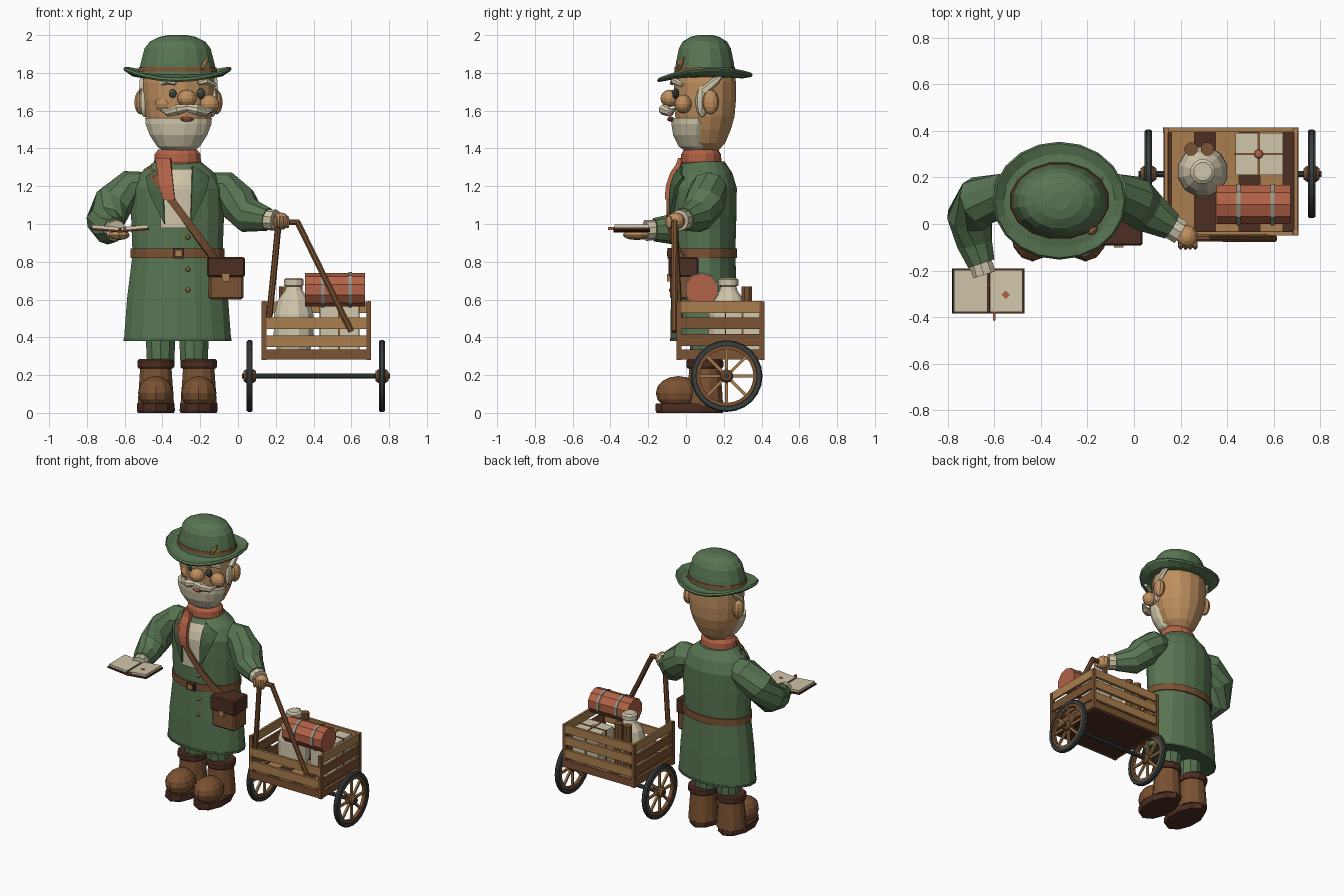
import bpy, bmesh, math
from mathutils import Vector, Matrix

if "Cube" in bpy.data.objects:
    bpy.data.objects.remove(bpy.data.objects["Cube"])


def material(name, rgb):
    m = bpy.data.materials.new(name)
    m.diffuse_color = [(c / 255 / 12.92 if c < 11 else ((c / 255 + .055) / 1.055) ** 2.4) for c in rgb] + [1]
    m.use_nodes = True
    m.node_tree.nodes["Principled BSDF"].inputs["Base Color"].default_value = m.diffuse_color
    return m


GREEN = material("coat green", (88, 117, 82))
DARK_GREEN = material("lapel green", (72, 99, 69))
SKIN = material("skin", (190, 143, 94))
CREAM = material("cream", (208, 198, 170))
TERRA = material("terracotta", (178, 98, 70))
BROWN = material("leather brown", (122, 82, 50))
DARK = material("dark brown", (76, 46, 34))
WOOD = material("light wood", (170, 126, 78))
CHAR = material("charcoal", (56, 62, 62))
GREY = material("strap grey", (152, 152, 140))
X, Y = -0.32, 0.095          # centre line of the figure


def finish(bm, name, mat, recalc=True):
    if recalc:
        bmesh.ops.recalc_face_normals(bm, faces=bm.faces)
    me = bpy.data.meshes.new(name)
    bm.to_mesh(me)
    bm.free()
    me.materials.append(mat)
    ob = bpy.data.objects.new(name, me)
    bpy.context.collection.objects.link(ob)
    return ob


def skin_rings(name, rings, mat, closed=False):
    bm = bmesh.new()
    vs = [[bm.verts.new(p) for p in r] for r in rings]
    n = len(rings[0])
    for a, b in zip(vs, vs[1:] + ([vs[0]] if closed else [])):
        for i in range(n):
            bm.faces.new((a[i], a[(i + 1) % n], b[(i + 1) % n], b[i]))
    if not closed:
        bm.faces.new(vs[0])
        bm.faces.new(vs[-1])
    return finish(bm, name, mat)


def loft(name, rings, mat, c=(X, Y), n=16):
    """Stack of elliptical rings: z, rx, ry and an optional y shift."""
    ang = [2 * math.pi * (i + .5) / n for i in range(n)]
    return skin_rings(name, [[(c[0] + r[1] * math.cos(a), c[1] + (r[3] if len(r) > 3 else 0) + r[2] * math.sin(a), r[0])
                              for a in ang] for r in rings], mat)


def tube(name, pts, mat, n=8):
    """Tube through points (x, y, z, radius)."""
    p = [Vector(q[:3]) for q in pts]
    rings = []
    for i, q in enumerate(p):
        rot = (p[min(i + 1, len(p) - 1)] - p[max(i - 1, 0)]).to_track_quat('Z', 'Y')
        rings.append([q + rot @ Vector((math.cos(t), math.sin(t), 0)) * pts[i][3]
                      for t in (2 * math.pi * (k + .5) / n for k in range(n))])
    return skin_rings(name, rings, mat)


def box(name, lo, hi, mat, rot=None, bevel=0):
    bm = bmesh.new()
    bmesh.ops.create_cube(bm, size=1)
    lo, hi = Vector(lo), Vector(hi)
    bmesh.ops.scale(bm, vec=hi - lo, verts=bm.verts)
    if bevel:
        bmesh.ops.bevel(bm, geom=bm.edges[:], offset=bevel, segments=1, affect='EDGES')
    if rot:
        bmesh.ops.rotate(bm, matrix=Matrix.Rotation(rot[0], 3, rot[1]), verts=bm.verts)
    bmesh.ops.translate(bm, vec=(lo + hi) / 2, verts=bm.verts)
    return finish(bm, name, mat)


def ball(name, c, r, mat, u=12, v=8, rot=None):
    bm = bmesh.new()
    bmesh.ops.create_uvsphere(bm, u_segments=u, v_segments=v, radius=1)
    bmesh.ops.scale(bm, vec=r, verts=bm.verts)
    if rot:
        bmesh.ops.rotate(bm, matrix=Matrix.Rotation(rot[0], 3, rot[1]), verts=bm.verts)
    bmesh.ops.translate(bm, vec=c, verts=bm.verts)
    return finish(bm, name, mat)


# Coat body
COAT = [(.385, .288, .178), (.6, .272, .175), (.84, .242, .166), (1.05, .25, .172), (1.19, .245, .174),
        (1.27, .2, .15), (1.33, .125, .11)]
loft("coat", COAT, GREEN, n=18)
loft("coat_hem", [(.38, .291, .181), (.395, .291, .181)], DARK_GREEN, n=18)
loft("belt", [(.82, .252, .176), (.87, .252, .176)], BROWN, n=18)


def coat_front(x, z):
    for a, b in zip(COAT, COAT[1:]):
        if z <= b[0] or b is COAT[-1]:
            t = min(1, (z - a[0]) / (b[0] - a[0]))
            rx, ry = a[1] + t * (b[1] - a[1]), a[2] + t * (b[2] - a[2])
            return Y - ry * math.sqrt(max(0, 1 - ((x - X) / rx) ** 2))


def patch(name, corners, mat, lift, thick=.012, n=6):
    """Four-cornered panel (x, z corners) laid over the coat front."""
    a, b, c, d = [Vector(p) for p in corners]
    bm = bmesh.new()
    g = []
    for i in range(n + 1):
        for j in range(n + 1):
            p = a.lerp(b, i / n).lerp(d.lerp(c, i / n), j / n)
            g.append(bm.verts.new((p.x, coat_front(p.x, p.y) - lift, p.y)))
    for i in range(n):
        for j in range(n):
            k = i * (n + 1) + j
            f = bm.faces.new((g[k], g[k + 1], g[k + n + 2], g[k + n + 1]))
            f.normal_update()
            if f.normal.y > 0:
                f.normal_flip()
    ob = finish(bm, name, mat, False)
    s = ob.modifiers.new("thickness", 'SOLIDIFY')
    s.thickness, s.offset = thick, -1
    return ob


# Shirt, lapels, scarf, strap, buckle and buttons
patch("shirt", [(-.42, 1.29), (-.23, 1.29), (-.24, .98), (-.41, .98)], CREAM, .008)
for s in (-1, 1):
    patch("lapel", [(X + s * .08, 1.31), (X + s * .17, 1.25), (X + s * .15, 1.16), (X + s * .07, 1.0)], DARK_GREEN, .02, .02)
loft("scarf", [(1.31, .115, .1), (1.33, .127, .108), (1.37, .124, .105), (1.395, .105, .09)], TERRA, (X, .08), 14)
patch("scarf_tail", [(-.44, 1.35), (-.36, 1.35), (-.335, 1.13), (-.40, 1.13)], TERRA, .032, .025)
patch("bag_strap", [(-.50, 1.29), (-.465, 1.31), (-.1, .82), (-.14, .81)], BROWN, .026, .015, 10)
box("buckle", (-.345, -.097, .818), (-.285, -.07, .872), DARK)
box("buckle_plate", (-.33, -.101, .83), (-.30, -.07, .86), WOOD)
for z in (.93, .76, .65):
    ball("button", (-.265, coat_front(-.265, z) - .004, z), (.013, .012, .013), WOOD, 8, 6)

# Satchel
box("satchel", (-.155, -.085, .6), (.03, .06, .8), BROWN, bevel=.012)
box("satchel_flap", (-.163, -.093, .72), (.037, .065, .825), DARK, bevel=.008)
box("satchel_clasp", (-.085, -.1, .695), (-.045, -.07, .735), WOOD)

# Legs and boots
for x in (-.435, -.208):
    inner = x + (.025 if x < X else -.025)
    loft("trouser_leg", [(.25, .075, .075), (.45, .085, .085)], GREEN, (inner, .1), 10)
    loft("boot_sole", [(0, .1, .175), (.012, .106, .182), (.05, .104, .18)], DARK, (x, .02), 10)
    loft("boot_shaft", [(.04, .1, .1), (.15, .092, .092), (.25, .085, .085)], BROWN, (x, .1), 12)
    loft("boot_cuff", [(.235, .094, .094), (.245, .101, .101), (.275, .101, .101), (.285, .092, .092)], DARK, (x, .1), 12)
    ball("boot_toe", (x, -.04, .105), (.094, .12, .09), BROWN)

# Head, beard and face
loft("head", [(1.385, .07, .07), (1.43, .12, .11), (1.5, .155, .14), (1.57, .178, .16), (1.66, .19, .168),
              (1.75, .193, .168), (1.82, .18, .155)], SKIN, (X + .005, .1))
loft("beard", [(1.38, .07, .05, .02), (1.41, .115, .085, .01), (1.47, .155, .105), (1.53, .178, .115),
               (1.56, .18, .116)], CREAM, (X + .005, .035))
ball("nose", (-.27, -.085, 1.665), (.052, .05, .046), SKIN)
ball("mouth", (-.27, -.08, 1.555), (.035, .02, .013), TERRA, 8, 6)
FX = -.27
for s in (-1, 1):
    ball("cheek", (FX + s * .118, -.015, 1.635), (.052, .045, .05), SKIN)
    ball("eye", (FX + s * .074, -.055, 1.69), (.024, .018, .028), CHAR, 10, 8)
    ball("eye_glint", (FX + s * .074 - .007, -.073, 1.70), (.006, .004, .006), CREAM, 6, 4)
    tube("eyebrow", [(FX + s * .06, -.075, 1.745, .012), (FX + s * .1, -.062, 1.76, .02),
                     (FX + s * .15, -.02, 1.735, .012)], CREAM, 6)
    tube("moustache", [(FX, -.105, 1.615, .02), (FX + s * .05, -.115, 1.605, .03), (FX + s * .1, -.085, 1.59, .022),
                       (FX + s * .14, -.06, 1.61, .006)], CREAM)
    ball("ear", (X + .005 + s * .2, .13, 1.645), (.035, .045, .065), SKIN, 10, 8)
    ball("sideburn", (X + .005 + s * .178, .085, 1.65), (.03, .035, .085), CREAM, 8, 8)
    tube("side_hair", [(X + .005 + s * .185, .09, 1.7, .028), (X + .005 + s * .187, .16, 1.76, .02),
                       (X + .005 + s * .175, .2, 1.8, .008)], CREAM, 6)

# Hat: crown, band, curled brim and feather
HC = (X, .1)
loft("hat_crown", [(1.78, .215, .166), (1.86, .197, .155), (1.93, .178, .14), (1.965, .15, .12), (1.99, .1, .08),
                   (2.0, .05, .04)], GREEN, HC)
loft("hat_band", [(1.808, .214, .166), (1.83, .209, .163)], BROWN, HC)
brim = []
for rx, ry, z, curl in ((.17, .13, 1.775, 0), (.24, .2, 1.765, .4), (.28, .247, 1.765, 1), (.287, .253, 1.775, 1.05),
                        (.278, .245, 1.787, 1), (.24, .2, 1.785, .4), (.17, .13, 1.8, 0)):
    brim.append([(HC[0] + rx * math.cos(t), HC[1] + ry * math.sin(t),
                  z + curl * (.045 * math.cos(t) ** 2 + .014 * math.sin(t)))
                 for t in (2 * math.pi * k / 20 for k in range(20))])
skin_rings("hat_brim", brim, GREEN, True)
tube("hat_feather", [(-.19, -.04, 1.82, .008), (-.175, -.03, 1.85, .016), (-.155, -.01, 1.885, .003)], WOOD, 6)

# Arms, cuffs and hands
tube("arm_left", [(-.47, .11, 1.2, .075), (-.56, .12, 1.19, .1), (-.66, .1, 1.11, .108), (-.705, .03, 1.01, .1),
                  (-.685, -.08, .97, .08), (-.655, -.17, .97, .062)], GREEN, 10)
tube("cuff_left", [(-.665, -.15, .97, .052), (-.645, -.215, .965, .055)], CREAM, 10)
ball("hand_left", (-.63, -.26, .942), (.06, .075, .027), SKIN, 10, 6)
tube("arm_right", [(-.17, .12, 1.2, .075), (-.08, .12, 1.185, .1), (0, .1, 1.11, .108), (.055, .055, 1.045, .095),
                   (.16, -.01, 1.025, .062)], GREEN, 10)
tube("cuff_right", [(.14, 0, 1.025, .055), (.2, -.035, 1.02, .056)], CREAM, 10)
ball("hand_right", (.228, -.055, 1.015), (.046, .05, .046), SKIN, 10, 8)
for k in range(4):
    ball("finger", (.2 + k * .021, -.09, 1.01), (.012, .022, .034), SKIN, 6, 6)

# Open book with compass mark and ribbon
for s in (-1, 1):
    lo, hi = (-.78, -.625) if s < 0 else (-.625, -.47)
    box("book_cover", (lo, -.385, .962), (hi, -.19, .974), DARK, (-s * .09, 'Y'))
    box("book_pages", (lo + .007, -.378, .974), (hi - .007, -.197, .99), CREAM, (-s * .09, 'Y'))
box("book_spine", (-.631, -.385, .955), (-.619, -.19, .978), DARK)
box("page_mark", (-.563, -.317, .985), (-.537, -.291, .992), TERRA, (math.pi / 4, 'Z'))
box("book_ribbon", (-.605, -.413, .968), (-.594, -.37, .985), TERRA)

# Cart tray, posts and slats
box("cart_floor", (.13, -.045, .285), (.7, .41, .325), DARK)
for k in range(3):
    box("floor_plank", (.16 + k * .19, -.03, .32), (.26 + k * .19, .395, .332), WOOD)
for x in (.125, .68):
    for y in (-.05, .39):
        box("cart_post", (x, y, .28), (x + .025, y + .025, .59), BROWN)
for y in (-.05, .395):
    box("base_beam", (.125, y, .283), (.705, y + .02, .335), BROWN)
    for z in ((.35, .445) if y < 0 else (.35, .445, .53)):
        box("long_slat", (.13, y, z), (.7, y + .018, z + .06), WOOD)
for x in (.13, .687):
    box("side_beam", (x - .003, -.04, .283), (x + .018, .405, .335), BROWN)
    for z in (.355, .443, .53):
        box("side_slat", (x, -.045, z), (x + .015, .41, z + .062), WOOD if z > .5 else BROWN)

# Wheels and axle
WY, WZ = .215, .195


def hoop(name, x, r0, r1, w, mat):
    prof = [(r0, -w), (r1 - .006, -w), (r1, -w * .5), (r1, w * .5), (r1 - .006, w), (r0, w)]
    skin_rings(name, [[(x + d, WY + r * math.cos(t), WZ + r * math.sin(t)) for r, d in prof]
                      for t in (2 * math.pi * k / 24 for k in range(24))], mat, True)


for x in (.062, .762):
    hoop("tyre", x, .162, .19, .016, CHAR)
    hoop("wheel_rim", x, .142, .166, .012, BROWN)
    for k in range(4):
        box("spoke_pair", (x - .007, WY - .15, WZ - .008), (x + .007, WY + .15, WZ + .008), WOOD, (k * math.pi / 4, 'X'))
    tube("hub", [(x - .034, WY, WZ, .025), (x - .02, WY, WZ, .036), (x + .02, WY, WZ, .036), (x + .034, WY, WZ, .025)], BROWN, 10)
tube("axle", [(.02, WY, WZ, .014), (.805, WY, WZ, .014)], CHAR)

# Pull handle
tube("handle_grip", [(.19, -.06, 1.01, .016), (.325, -.06, 1.01, .016)], BROWN)
tube("handle_pole", [(.215, -.06, 1.01, .017), (.195, -.05, .8, .017), (.165, -.035, .5, .017)], BROWN)
tube("handle_pole", [(.315, -.06, 1.01, .017), (.6, -.062, .43, .017)], BROWN)

# Cart load: jar, bedroll, parcel and rolled maps
loft("jar", [(.33, .09, .09), (.4, .11, .11), (.52, .108, .108), (.6, .085, .085), (.645, .05, .05), (.67, .042, .042),
             (.675, .054, .054), (.705, .054, .054), (.715, .04, .04)], CREAM, (.295, .225), 12)
tube("bedroll", [(.355, .083, .652, .088), (.672, .083, .652, .088)], TERRA, 10)
for x in (.44, .585):
    tube("bedroll_strap", [(x, .083, .652, .093), (x + .018, .083, .652, .093)], GREY, 10)
box("parcel", (.435, .21, .33), (.64, .39, .57), CREAM)
box("parcel_string", (.53, .206, .328), (.54, .394, .574), BROWN)
box("parcel_string", (.431, .295, .328), (.644, .305, .574), BROWN)
ball("parcel_seal", (.535, .3, .576), (.02, .02, .01), TERRA, 8, 6)
for x in (.245, .315):
    tube("rolled_map", [(x, .32, .33, .03), (x, .321, .67, .03)], BROWN, 8)
